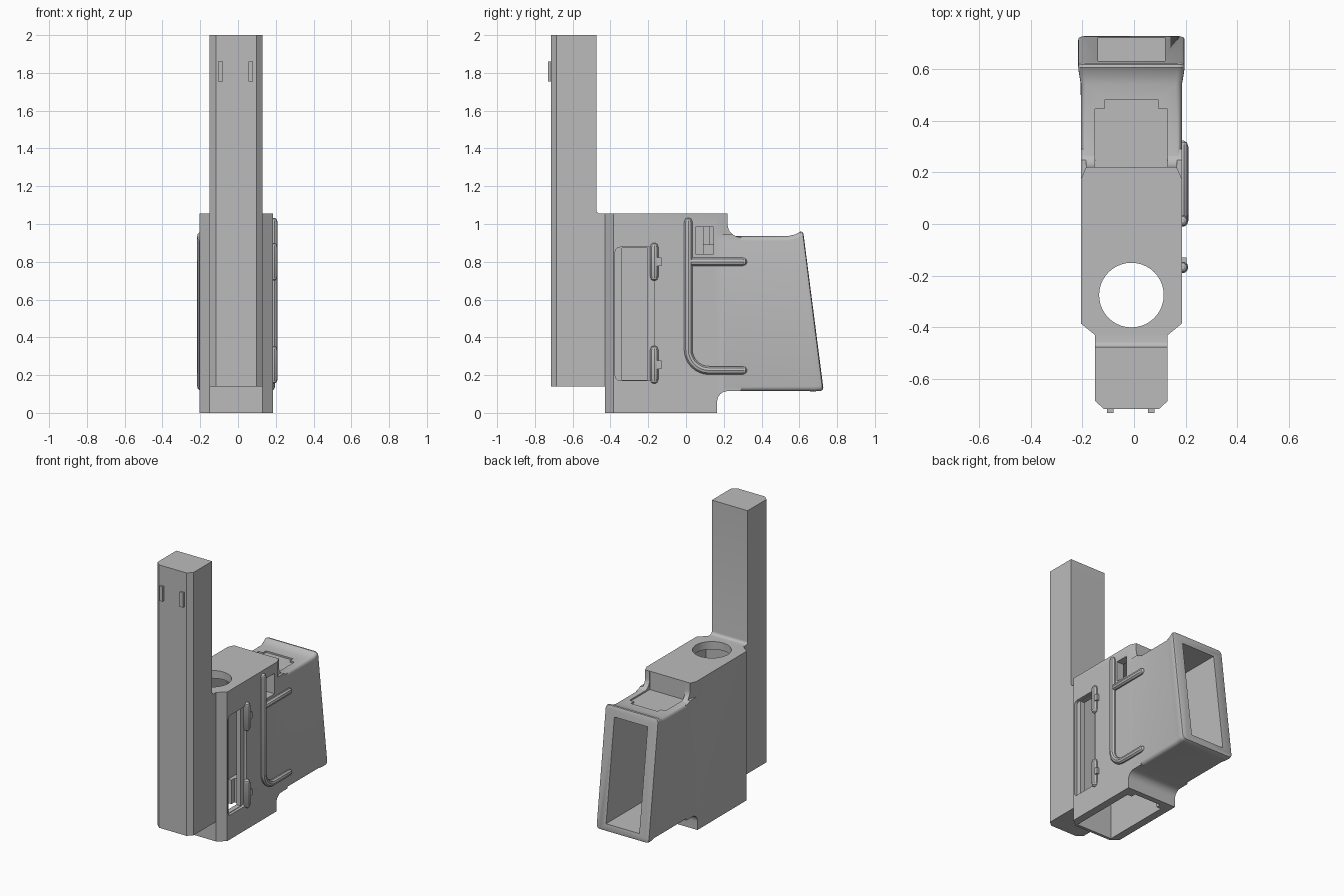
import bpy, bmesh, math
from mathutils import Vector

if "Cube" in bpy.data.objects:
    bpy.data.objects.remove(bpy.data.objects["Cube"])

CX = -0.01  # side-to-side middle of the housing

grey = bpy.data.materials.new("plain_grey")
grey.diffuse_color = (0.5, 0.5, 0.5, 1)
grey.use_nodes = True
grey.node_tree.nodes["Principled BSDF"].inputs["Base Color"].default_value = grey.diffuse_color


def finish(name, bm):
    bmesh.ops.recalc_face_normals(bm, faces=bm.faces)
    me = bpy.data.meshes.new(name)
    bm.to_mesh(me)
    bm.free()
    me.materials.append(grey)
    ob = bpy.data.objects.new(name, me)
    bpy.context.collection.objects.link(ob)
    return ob


def prism(name, pts, axis, lo, hi):
    """Extrude a 2D outline along an axis: x takes (y, z), z takes (x, y)."""
    bm = bmesh.new()
    place = (lambda p, t: (t, p[0], p[1])) if axis == 'x' else (lambda p, t: (p[0], p[1], t))
    a = [bm.verts.new(place(p, lo)) for p in pts]
    b = [bm.verts.new(place(p, hi)) for p in pts]
    bm.faces.new(a)
    bm.faces.new(b[::-1])
    for i in range(len(pts)):
        j = (i + 1) % len(pts)
        bm.faces.new((a[i], a[j], b[j], b[i]))
    return finish(name, bm)


def box(name, x0, x1, y0, y1, z0, z1):
    return prism(name, [(x0, y0), (x1, y0), (x1, y1), (x0, y1)], 'z', z0, z1)


def arc(cx, cy, r, a0, a1, n=8):
    return [(cx + r * math.cos(math.radians(a0 + (a1 - a0) * i / n)),
             cy + r * math.sin(math.radians(a0 + (a1 - a0) * i / n))) for i in range(n + 1)]


def rounded(y0, y1, z0, z1, r):
    return (arc(y1 - r, z0 + r, r, -90, 0, 4) + arc(y1 - r, z1 - r, r, 0, 90, 4) +
            arc(y0 + r, z1 - r, r, 90, 180, 4) + arc(y0 + r, z0 + r, r, 180, 270, 4))


def combine(target, tool, op):
    tool.hide_render = True
    m = target.modifiers.new(op, 'BOOLEAN')
    m.operation, m.solver, m.object = op, 'EXACT', tool
    bpy.context.view_layer.update()
    dg = bpy.context.evaluated_depsgraph_get()
    me = bpy.data.meshes.new_from_object(target.evaluated_get(dg))
    target.modifiers.clear()
    target.data = me
    bpy.data.objects.remove(tool)


def smooth(ob):
    bpy.ops.object.select_all(action='DESELECT')
    ob.select_set(True)
    bpy.context.view_layer.objects.active = ob
    bpy.ops.object.shade_smooth_by_angle(angle=math.radians(30))


def rib(name, yz, r=0.023, x=0.187):
    """Round rib along (y, z) points on the right wall, with rounded ends."""
    pts = [Vector((x, *p)) for p in yz]
    d0, d1 = (pts[1] - pts[0]).normalized(), (pts[-2] - pts[-1]).normalized()
    path = ([(pts[0], 0.3), (pts[0] + d0 * r * 0.3, 0.75), (pts[0] + d0 * r, 1)] +
            [(p, 1) for p in pts[1:-1]] +
            [(pts[-1] + d1 * r, 1), (pts[-1] + d1 * r * 0.3, 0.75), (pts[-1], 0.3)])
    cu = bpy.data.curves.new(name, 'CURVE')
    cu.dimensions = '3D'
    cu.bevel_depth, cu.bevel_resolution, cu.use_fill_caps = r, 3, True
    sp = cu.splines.new('POLY')
    sp.points.add(len(path) - 1)
    for q, (p, rad) in zip(sp.points, path):
        q.co, q.radius = (*p, 1), rad
    tmp = bpy.data.objects.new(name + "_path", cu)
    bpy.context.collection.objects.link(tmp)
    bpy.context.view_layer.update()
    me = bpy.data.meshes.new_from_object(tmp.evaluated_get(bpy.context.evaluated_depsgraph_get()))
    bpy.data.objects.remove(tmp)
    me.materials.clear()
    me.materials.append(grey)
    ob = bpy.data.objects.new(name, me)
    bpy.context.collection.objects.link(ob)
    smooth(ob)


# Main housing: side profile with fillets at the neck and the top step
profile = ([(-0.43, 0), (0.165, 0)] + arc(0.22, 0.06, 0.055, 180, 90) +
           [(0.29, 0.115)] + arc(0.29, 1.0, 0.07, 270, 180) + [(0.22, 1.055), (-0.43, 1.055)])
housing = prism("housing", profile, 'x', CX - 0.195, CX + 0.195)
for s in (-1, 1):
    front = [(CX + s * 0.14, -0.43), (CX + s * 0.195, -0.385), (CX + s * 0.25, -0.385),
             (CX + s * 0.25, -0.45), (CX + s * 0.14, -0.45)]
    combine(housing, prism("front_chamfer", front, 'z', -0.1, 1.2), 'DIFFERENCE')
    rear = [(CX + s * 0.195, 0.175), (CX + s * 0.176, 0.218), (CX + s * 0.176, 0.35),
            (CX + s * 0.25, 0.35), (CX + s * 0.25, 0.175)]
    combine(housing, prism("rear_chamfer", rear, 'z', 0.945, 1.2), 'DIFFERENCE')

# Flared rear shroud: rounded sections lofted back to a slanted end
sections = [  # y at top, y at bottom, z bottom, z top, half width
    (0.20, 0.20, 0.115, 0.935, 0.1955), (0.54, 0.64, 0.115, 0.936, 0.196),
    (0.58, 0.68, 0.114, 0.945, 0.203), (0.605, 0.712, 0.116, 0.960, 0.206),
    (0.617, 0.723, 0.121, 0.958, 0.204), (0.622, 0.727, 0.132, 0.948, 0.194)]
bm = bmesh.new()
rings = []
for yt, yb, z0, z1, hw in sections:
    rings.append([bm.verts.new((x, yb + (yt - yb) * (z - z0) / (z1 - z0), z))
                  for x, z in rounded(CX - hw, CX + hw, z0, z1, 0.025)])
for a, b in zip(rings, rings[1:]):
    for i in range(len(a)):
        j = (i + 1) % len(a)
        bm.faces.new((a[i], a[j], b[j], b[i]))
bm.faces.new(rings[0])
bm.faces.new(rings[-1][::-1])
combine(housing, finish("shroud", bm), 'UNION')

# Vertical well with a stepped rear end, and the rear opening that meets it
well = [(CX - 0.14, -0.41), (CX + 0.14, -0.41), (CX + 0.14, 0.09), (CX + 0.105, 0.09),
        (CX + 0.105, 0.125), (CX - 0.105, 0.125), (CX - 0.105, 0.09), (CX - 0.14, 0.09)]
combine(housing, prism("well", well, 'z', -0.1, 1.0), 'DIFFERENCE')
combine(housing, box("rear_opening", CX - 0.13, CX + 0.13, -0.1, 0.9, 0.17, 0.89), 'DIFFERENCE')

# Round hole in the top
combine(housing, prism("top_hole", arc(CX, -0.275, 0.125, 0, 351, 39), 'z', 0.9, 1.2), 'DIFFERENCE')

# Stepped pocket in the top behind the step
pocket = [(CX - 0.14, 0.219), (CX + 0.14, 0.219), (CX + 0.14, 0.445), (CX + 0.105, 0.445),
          (CX + 0.105, 0.48), (CX - 0.105, 0.48), (CX - 0.105, 0.445), (CX - 0.14, 0.445)]
combine(housing, prism("pocket", pocket, 'z', 0.925, 1.2), 'DIFFERENCE')

# Right side window, its shallow surround, and the small square window
combine(housing, prism("surround", rounded(-0.375, -0.17, 0.172, 0.877, 0.025), 'x', 0.165, 0.3), 'DIFFERENCE')
combine(housing, box("window", 0.08, 0.3, -0.34, -0.205, 0.175, 0.873), 'DIFFERENCE')
combine(housing, box("square_window", 0.08, 0.3, 0.05, 0.145, 0.84, 0.985), 'DIFFERENCE')
smooth(housing)

# Tall front column with chamfered front corners, thicker below the housing top
column_plan = [(CX - 0.14, -0.685), (CX - 0.107, -0.715), (CX + 0.107, -0.715), (CX + 0.14, -0.685)]
column = prism("column", column_plan + [(CX + 0.14, -0.475), (CX - 0.14, -0.475)], 'z', 0.14, 2.0)
web = [(-0.5, 0.14), (-0.42, 0.14), (-0.42, 1.055)] + arc(-0.455, 1.075, 0.02, 270, 180, 4) + [(-0.5, 1.075)]
combine(column, prism("web", web, 'x', CX - 0.14, CX + 0.14), 'UNION')
smooth(column)

# Two small sight tabs on the column front
for x in (-0.0925, 0.0675):
    box("column_tab", x - 0.0125, x + 0.0125, -0.73, -0.70, 1.755, 1.86)

# Ribs on the right wall
rib("long_rib", [(0.012, 1.033)] + arc(0.122, 0.335, 0.11, 180, 270) + [(0.322, 0.225)])
rib("short_rib", [(0.012, 0.8), (0.322, 0.8)])

# Hinge barrels with small tabs beside the window
for z in (0.80, 0.255):
    rib("hinge_barrel", [(-0.168, z - 0.1), (-0.168, z + 0.1)])
    box("hinge_tab", 0.17, 0.203, -0.16, -0.13, z - 0.022, z + 0.022)
